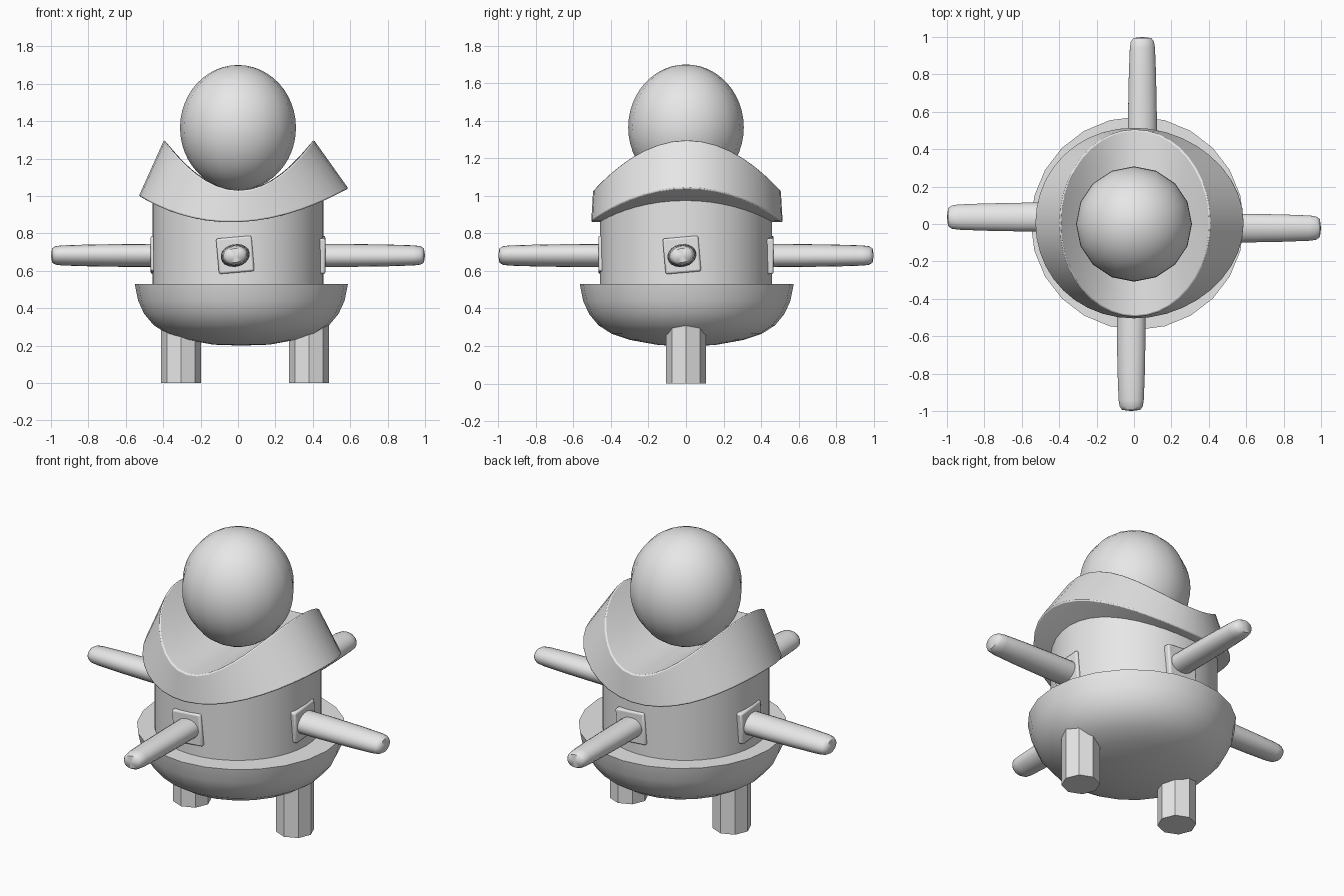
import bpy, bmesh, math
from mathutils import Matrix

if "Cube" in bpy.data.objects:
    bpy.data.objects.remove(bpy.data.objects["Cube"], do_unlink=True)

GREY = (0.8, 0.8, 0.8, 1)
mat = bpy.data.materials.new("plain_grey")
mat.use_nodes = True
mat.diffuse_color = GREY
mat.node_tree.nodes["Principled BSDF"].inputs["Base Color"].default_value = GREY


def finish(name, bm, matrix=Matrix(), angle=35, bevel=0):
    """Turn a bmesh into a shaded object."""
    bm.transform(matrix)
    bmesh.ops.recalc_face_normals(bm, faces=bm.faces)
    mesh = bpy.data.meshes.new(name)
    bm.to_mesh(mesh)
    bm.free()
    mesh.materials.append(mat)
    obj = bpy.data.objects.new(name, mesh)
    bpy.context.collection.objects.link(obj)
    if bevel:
        mod = obj.modifiers.new("soft_edges", "BEVEL")
        mod.width, mod.segments = bevel, 2
        mod.limit_method, mod.angle_limit = "ANGLE", math.radians(40)
    if angle:
        bpy.ops.object.select_all(action="DESELECT")
        obj.select_set(True)
        bpy.context.view_layer.objects.active = obj
        bpy.ops.object.shade_smooth_by_angle(angle=math.radians(angle))
    return obj


def bridge(bm, rings):
    """Join successive vertex rings; a single vertex makes a fan."""
    for a, b in zip(rings, rings[1:]):
        n = max(len(a), len(b))
        for i in range(n):
            j = (i + 1) % n
            if len(a) == 1:
                bm.faces.new((a[0], b[i], b[j]))
            elif len(b) == 1:
                bm.faces.new((a[i], a[j], b[0]))
            else:
                bm.faces.new((a[i], a[j], b[j], b[i]))


def circle(n):
    return [(math.cos(2 * math.pi * i / n), math.sin(2 * math.pi * i / n)) for i in range(n)]


def lathe(profile, n):
    """Spin (radius, height) points around z."""
    bm = bmesh.new()
    rings = []
    for r, z in profile:
        pts = circle(n) if r else [(0, 0)]
        rings.append([bm.verts.new((r * c, r * s, z)) for c, s in pts])
    bridge(bm, rings)
    return bm


# Head
bm = bmesh.new()
bmesh.ops.create_uvsphere(bm, u_segments=16, v_segments=24, radius=1)
finish("head", bm, Matrix.Translation((0, 0, 1.365)) @ Matrix.Diagonal((0.31, 0.308, 0.335, 1)), angle=60)

# Body drum
finish("body", lathe([(0, 0.5), (0.457, 0.5), (0.457, 1.0), (0, 1.0)], 40))

# Bowl-shaped base with a flat rim
bowl = [(0, 0.2), (0.15, 0.205), (0.3, 0.232), (0.4, 0.265), (0.47, 0.31), (0.52, 0.37),
        (0.552, 0.44), (0.57, 0.53), (0, 0.53)]
finish("base_bowl", lathe(bowl, 24), Matrix.Translation((0.018, 0.004, 0)), angle=45)


# Saddle-shaped collar: a thick disc bent upwards at both sides
def collar_top(u, v):
    return (0.4 * u + 0.005, 0.5 * v + 0.005, 1.03 + 0.27 * u * u)


def collar_bottom(u, v):
    return (0.56 * u + 0.03 * u * u, 0.51 * v + 0.005, 0.86 + 0.16 * u * u + 0.02 * u)


bm = bmesh.new()
steps = [0, 0.25, 0.5, 0.75, 1]
rings = []
for surface, radii in ((collar_bottom, steps), (collar_top, steps[::-1])):
    for r in radii:
        pts = circle(40) if r else [(0, 0)]
        rings.append([bm.verts.new(surface(r * c, r * s)) for c, s in pts])
bridge(bm, rings)
finish("collar", bm, bevel=0.008)

# Four arms, each on a tilted square plate
arm = [(0, 0.42), (1, 0.42), (0.99, 0.6), (0.94, 0.8), (0.87, 0.94), (0.8, 0.975), (0.62, 0.994), (0, 1)]
sides = [("front", -0.015), ("left", -0.022), ("back", -0.045), ("right", -0.037)]
for k, (side, shift) in enumerate(sides):
    place = Matrix.Rotation(k * math.pi / 2, 4, "Z") @ Matrix.Translation((shift, 0, 0.682))
    outward = Matrix.Rotation(math.radians(-12), 4, "Y") @ Matrix.Rotation(math.pi / 2, 4, "X")
    finish(side + "_arm", lathe(arm, 20), place @ outward @ Matrix.Diagonal((0.079, 0.061, 1, 1)), angle=50)

    bm = bmesh.new()
    bmesh.ops.create_cube(bm, size=1)
    tilt = Matrix.Translation((0, -0.445, 0.003)) @ Matrix.Rotation(math.radians(-5), 4, "Y")
    finish(side + "_plate", bm, place @ tilt @ Matrix.Diagonal((0.19, 0.044, 0.19, 1)), bevel=0.01)

# Two octagonal legs
for name, x in (("left_leg", 0.38), ("right_leg", -0.305)):
    finish(name, lathe([(0, 0), (0.106, 0), (0.106, 0.35), (0, 0.35)], 8),
           Matrix.Translation((x, 0, 0)), angle=0)
